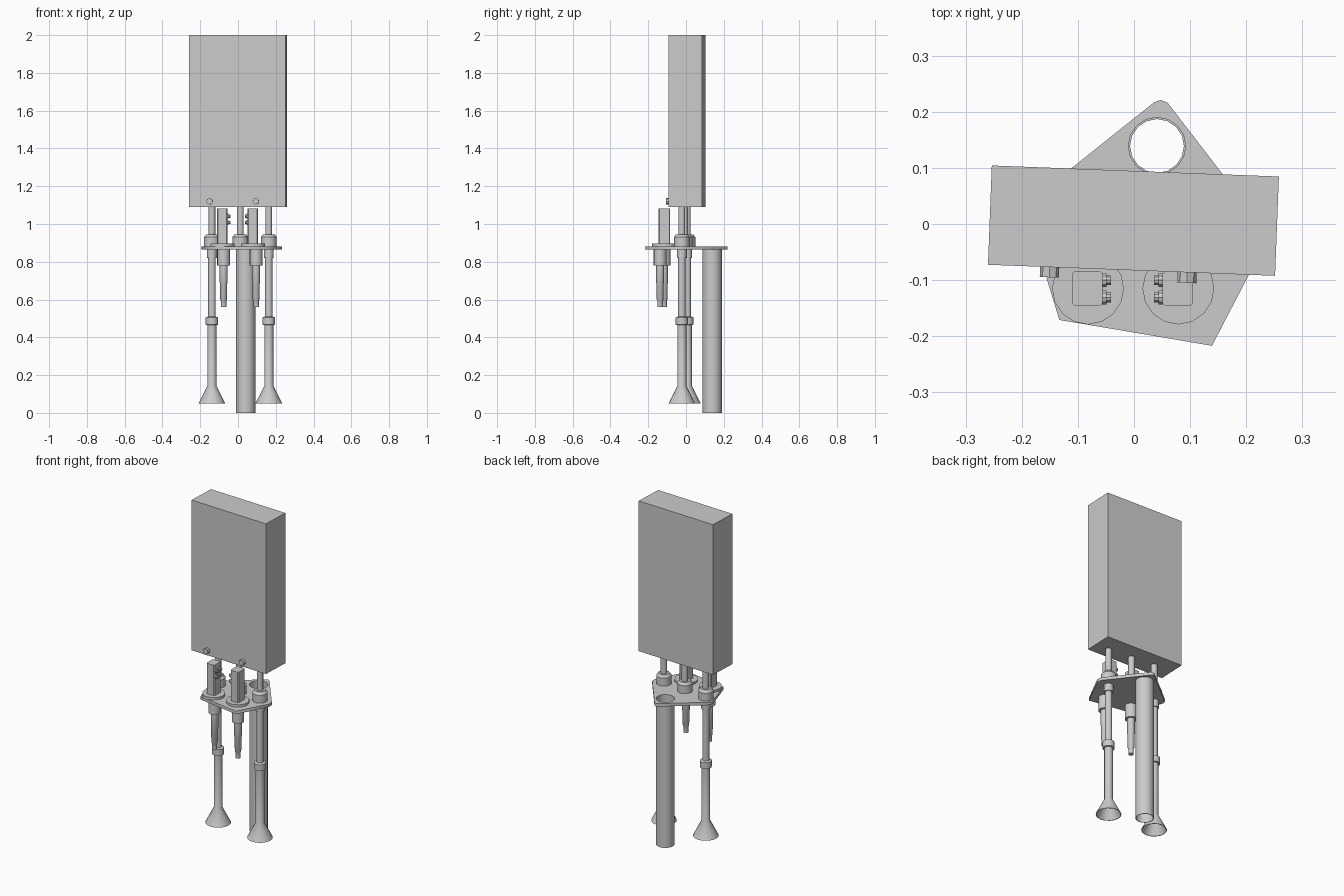
import bpy, bmesh, math
from mathutils import Matrix

if "Cube" in bpy.data.objects:
    bpy.data.objects.remove(bpy.data.objects["Cube"])


def finish(name, bm, smooth=False):
    bmesh.ops.recalc_face_normals(bm, faces=bm.faces)
    me = bpy.data.meshes.new(name)
    bm.to_mesh(me)
    bm.free()
    ob = bpy.data.objects.new(name, me)
    bpy.context.collection.objects.link(ob)
    if smooth:
        bpy.ops.object.select_all(action='DESELECT')
        ob.select_set(True)
        bpy.context.view_layer.objects.active = ob
        bpy.ops.object.shade_smooth_by_angle(angle=math.radians(35))
    return ob


def lathe(name, profile, loc, n=16, caps=(True, True), rot=None):
    """Turn (radius, height) points around the z axis."""
    bm = bmesh.new()
    rings = [[bm.verts.new((r * math.cos(2 * math.pi * i / n),
                            r * math.sin(2 * math.pi * i / n), z))
              for i in range(n)] for r, z in profile]
    for a, b in zip(rings, rings[1:]):
        for i in range(n):
            j = (i + 1) % n
            bm.faces.new((a[i], a[j], b[j], b[i]))
    if caps[0]:
        bm.faces.new(rings[0][::-1])
    if caps[1]:
        bm.faces.new(rings[-1])
    ob = finish(name, bm, True)
    ob.location = loc
    if rot:
        ob.rotation_euler = rot
    return ob


def box(name, centre, size, turn=0, bevel=0):
    bm = bmesh.new()
    bmesh.ops.create_cube(bm, size=1)
    bmesh.ops.scale(bm, vec=size, verts=bm.verts)
    if bevel:
        edges = [e for e in bm.edges
                 if abs(e.verts[0].co.z - e.verts[1].co.z) > 0.01]
        bmesh.ops.bevel(bm, geom=edges, offset=bevel, segments=1, affect='EDGES')
    bmesh.ops.rotate(bm, cent=(0, 0, 0), matrix=Matrix.Rotation(turn, 3, 'Z'), verts=bm.verts)
    ob = finish(name, bm)
    ob.location = centre
    return ob


TURN = math.radians(-2.2)

# Main cabinet and the two knobs on its front
box("cabinet", (-0.001, 0.006, 1.545), (0.512, 0.177, 0.91), TURN)
for side, x, y in (("left", -0.151, -0.095), ("right", 0.094, -0.105)):
    lathe(f"{side}_cabinet_knob", [(0.017, 0), (0.017, 0.022)], (x, y, 1.12),
          8, rot=(-math.pi / 2, 0, TURN))

# Mounting plate with the tube hole
cu = bpy.data.curves.new("mounting_plate", 'CURVE')
cu.dimensions = '2D'
cu.fill_mode = 'BOTH'
cu.extrude = 0.009
TUBE = (0.041, 0.139)
outline = [(0.048, 0.221), (0.036, 0.217), (-0.186, 0.04), (-0.193, 0.025),
           (-0.133, -0.171), (0.139, -0.217), (0.233, -0.036), (0.231, -0.006),
           (0.06, 0.216)]
hole = [(TUBE[0] + 0.051 * math.cos(i * math.pi / 8),
         TUBE[1] + 0.051 * math.sin(i * math.pi / 8)) for i in range(16)]
for pts in (outline, hole):
    s = cu.splines.new('POLY')
    s.points.add(len(pts) - 1)
    for p, (x, y) in zip(s.points, pts):
        p.co = (x, y, 0, 1)
    s.use_cyclic_u = True
plate = bpy.data.objects.new("mounting_plate", cu)
plate.location.z = 0.873
bpy.context.collection.objects.link(plate)
bpy.ops.object.select_all(action='DESELECT')
plate.select_set(True)
bpy.context.view_layer.objects.active = plate
bpy.ops.object.convert(target='MESH')

# Open vertical tube
lathe("support_tube", [(0.048, 0.875), (0.048, 0), (0.051, 0), (0.051, 0.875)],
      (*TUBE, 0), 16, (False, False))

# Three risers up to the cabinet; the outer two have horns below
for name, x, y, horn in (("left", -0.138, 0.007, True),
                         ("middle", 0.012, -0.007, False),
                         ("right", 0.163, -0.022, True)):
    lathe(f"{name}_riser", [(0.042, 0.87), (0.042, 0.93), (0.031, 0.945),
                            (0.018, 0.945), (0.018, 1.1)], (x, y, 0))
    if horn:
        lathe(f"{name}_drop_pipe", [(0.026, 0.87), (0.026, 0.82), (0.02, 0.82),
                                    (0.02, 0.51), (0.033, 0.505), (0.033, 0.467),
                                    (0.024, 0.465), (0.024, 0.143), (0.071, 0.05),
                                    (0.068, 0.05), (0.022, 0.143)],
              (x, y, 0))

# Two motor units: flange, housing, connectors and stepped lower shaft
for name, fx, fy, sx, sy, bx, inner in (
        ("left", -0.082, -0.115, -0.076, -0.116, -0.083, 1),
        ("right", 0.079, -0.115, 0.096, -0.137, 0.078, -1)):
    lathe(f"{name}_motor_flange", [(0.064, 0.878), (0.064, 0.896)], (fx, fy, 0))
    box(f"{name}_motor_housing", (bx, -0.115, 0.988), (0.054, 0.063, 0.186), 0, 0.005)
    for k, y in enumerate((-0.131, -0.1)):
        for j, z in enumerate((1.008, 1.042)):
            lathe(f"{name}_connector_{k}{j}",
                  [(0.013, 0), (0.013, 0.008), (0.009, 0.008), (0.009, 0.016)],
                  (bx + inner * 0.026, y, z), 10, rot=(0, inner * math.pi / 2, 0))
    lathe(f"{name}_motor_shaft", [(0.034, 0.87), (0.034, 0.78), (0.021, 0.78),
                                  (0.021, 0.69), (0.019, 0.685), (0.018, 0.6),
                                  (0.015, 0.595), (0.015, 0.56)], (sx, sy, 0))
